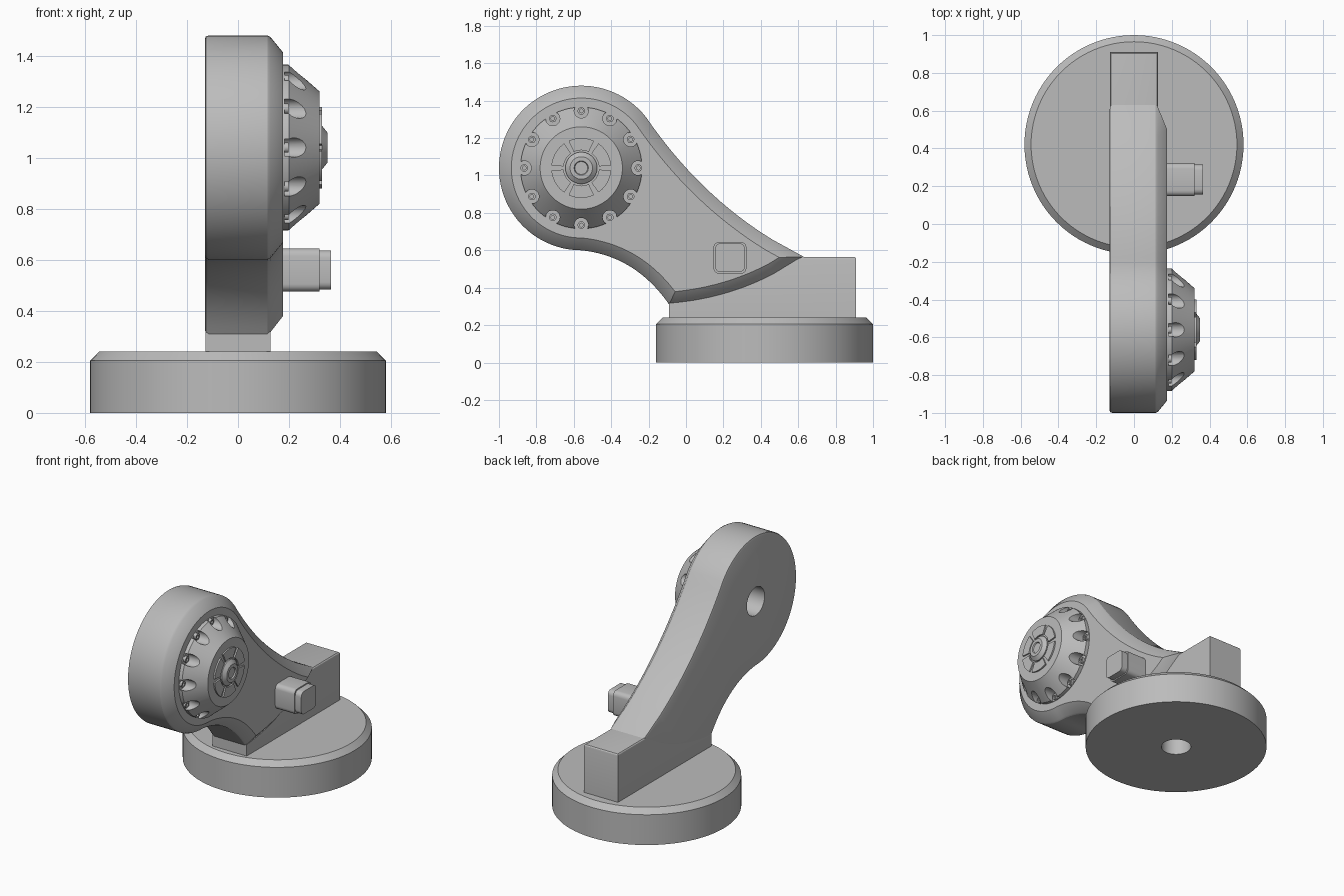
import bpy, bmesh
from math import sin, cos, pi, radians
from mathutils import Vector, Matrix

cube = bpy.data.objects.get("Cube")
if cube:
    bpy.data.objects.remove(cube)

grey = bpy.data.materials.new("plain grey")
grey.use_nodes = True
grey.diffuse_color = (0.5, 0.5, 0.5, 1)
grey.node_tree.nodes["Principled BSDF"].inputs["Base Color"].default_value = (0.5, 0.5, 0.5, 1)

PIVOT = Vector((0, -0.56, 1.04))
TO_X = Matrix.Rotation(pi / 2, 4, 'Y')


def finish(name, bm, smooth=True):
    bmesh.ops.recalc_face_normals(bm, faces=bm.faces)
    mesh = bpy.data.meshes.new(name)
    bm.to_mesh(mesh)
    bm.free()
    mesh.materials.append(grey)
    ob = bpy.data.objects.new(name, mesh)
    bpy.context.collection.objects.link(ob)
    if smooth:
        activate(ob)
        bpy.ops.object.shade_smooth_by_angle(angle=radians(25))
    return ob


def activate(ob):
    bpy.ops.object.select_all(action='DESELECT')
    ob.select_set(True)
    bpy.context.view_layer.objects.active = ob


def loft(bm, rings):
    """Bridge matching closed loops of points and cap both ends."""
    loops = [[bm.verts.new(p) for p in ring] for ring in rings]
    n = len(loops[0])
    for a, b in zip(loops, loops[1:]):
        for i in range(n):
            j = (i + 1) % n
            bm.faces.new((a[i], a[j], b[j], b[i]))
    bm.faces.new(loops[0])
    bm.faces.new(loops[-1])


def turned(bm, profile, centre, along_x=True, sides=64):
    """Turned solid from (radius, height) pairs."""
    m = Matrix.Translation(centre) @ (TO_X if along_x else Matrix())
    loft(bm, [[m @ Vector((r * cos(2 * pi * i / sides), r * sin(2 * pi * i / sides), h))
               for i in range(sides)] for r, h in profile])


def turned_part(name, profile, centre, along_x=True, sides=64):
    bm = bmesh.new()
    turned(bm, profile, centre, along_x, sides)
    return finish(name, bm)


def cut(ob, cutter):
    mod = ob.modifiers.new("cut", 'BOOLEAN')
    mod.operation = 'DIFFERENCE'
    mod.solver = 'EXACT'
    mod.object = cutter
    activate(ob)
    bpy.ops.object.modifier_apply(modifier=mod.name)
    bpy.data.objects.remove(cutter)
    bpy.ops.object.shade_smooth_by_angle(angle=radians(25))


def bezier(a, c, b, stop, n=16):
    """Curve points without the end point, leaving a straight run after stop."""
    a, b, c = Vector(a), Vector(b), Vector(c)
    ts = [stop * i / n for i in range(n + 1)]
    return [a * (1 - t) ** 2 + c * 2 * t * (1 - t) + b * t * t for t in ts]


def inset(points, d):
    """Offset a clockwise loop inwards with mitred corners."""
    out = []
    for i, p in enumerate(points):
        u = (p - points[i - 1]).normalized()
        v = (points[(i + 1) % len(points)] - p).normalized()
        nu, nv = Vector((u.y, -u.x)), Vector((v.y, -v.x))
        out.append(p + (nu + nv) * d / (1 + nu.dot(nv)))
    return out


def at_x(points, x):
    return [(x, p.x, p.y) for p in points]


# Round base with a chamfered rim and a hole underneath
base_at = Vector((0, 0.42, 0))
base = turned_part("base", [(0.58, 0), (0.58, 0.205), (0.545, 0.24)], base_at, False, 96)
cut(base, turned_part("base_hole", [(0.095, -0.1), (0.095, 0.18)], base_at, False))

# Foot block under the arm
bm = bmesh.new()
bmesh.ops.create_cube(bm, size=1, matrix=Matrix.Translation((0, 0.41, 0.4))
                      @ Matrix.Diagonal((0.256, 1.0, 0.33, 1)))
edges = [e for e in bm.edges if all(v.co.z > 0.5 for v in e.verts)
         and any(v.co.y > 0.5 for v in e.verts)]
bmesh.ops.bevel(bm, geom=edges, offset=0.015, segments=3, affect='EDGES', profile=0.5)
finish("foot_block", bm)

# Arm: round head sweeping down into a curved tip, listed clockwise
head = [Vector((PIVOT.y + 0.44 * cos(a), PIVOT.z + 0.44 * sin(a)))
        for a in (radians(270 - 232 * i / 56) for i in range(56))]
start = Vector((PIVOT.y + 0.44 * cos(radians(38)), PIVOT.z + 0.44 * sin(radians(38))))
tip, heel, neck = (0.63, 0.565), (-0.09, 0.31), (-0.56, 0.6)
upper = bezier(start, (0.13, 0.81), tip, 0.83)
lower = bezier(tip, (0.31, 0.34), heel, 0.95)
lower = [lower[0]] + [p for p in lower if (p - lower[0]).length > 0.16]
throat = bezier(heel, (-0.27, 0.57), neck, 0.95)
outline = head + upper + lower + throat
bm = bmesh.new()
loft(bm, [at_x(inset(outline, 0.015), -0.13), at_x(inset(outline, 0.004), -0.126),
          at_x(outline, -0.115), at_x(outline, 0.115),
          at_x(inset(outline, 0.006), 0.127), at_x(inset(outline, 0.066), 0.176)])
arm = finish("arm", bm)
cut(arm, turned_part("arm_hole", [(0.095, -0.3), (0.095, 0.1)], PIVOT))

# Conical wheel cover with twelve scallops around its rim
cover = turned_part("wheel_cover", [(0.325, 0.17), (0.325, 0.2), (0.22, 0.32)], PIVOT, True, 96)
spots = [PIVOT + Vector((0, cos(a), sin(a))) * 0.305 for a in (i * pi / 6 for i in range(12))]
bm = bmesh.new()
for spot in spots:
    turned(bm, [(0.038, 0.182), (0.038, 0.4)], spot, True, 24)
cut(cover, finish("scallop_cutters", bm))

# Socket-headed bolts in the scallops
bm = bmesh.new()
for spot in spots:
    turned(bm, [(0.02, 0.17), (0.02, 0.198), (0.01, 0.198), (0.01, 0.188)], spot, True, 16)
finish("rim_bolts", bm)

# Raised plates around the hub
bm = bmesh.new()
for k in range(6):
    angles = [radians(60 * k + 5 + 50 * i / 10) for i in range(11)]
    ring = [(0.16, a) for a in angles] + [(0.095, a) for a in reversed(angles)]
    loft(bm, [[PIVOT + Vector((x, r * cos(a), r * sin(a))) for r, a in ring]
              for x in (0.315, 0.33)])
finish("hub_plates", bm)
turned_part("hub", [(0.085, 0.31), (0.085, 0.33), (0.06, 0.35), (0.038, 0.35), (0.034, 0.342)], PIVOT)

# Square peg with rounded corners and a stepped end
peg_at = Vector((0, 0.235, 0.56))


def peg(name, half_y, half_z, x0, x1):
    bm = bmesh.new()
    ring = []
    for k in range(4):
        sy, sz = (1, -1, -1, 1)[k], (1, 1, -1, -1)[k]
        for i in range(5):
            a = radians(90 * k + 22.5 * i)
            ring.append((sy * (half_y - 0.03) + 0.03 * cos(a), sz * (half_z - 0.03) + 0.03 * sin(a)))
    loft(bm, [[peg_at + Vector((x, y, z)) for y, z in ring] for x in (x0, x1)])
    finish(name, bm)


peg("peg_body", 0.088, 0.085, 0.16, 0.32)
peg("peg_end", 0.08, 0.077, 0.31, 0.365)
